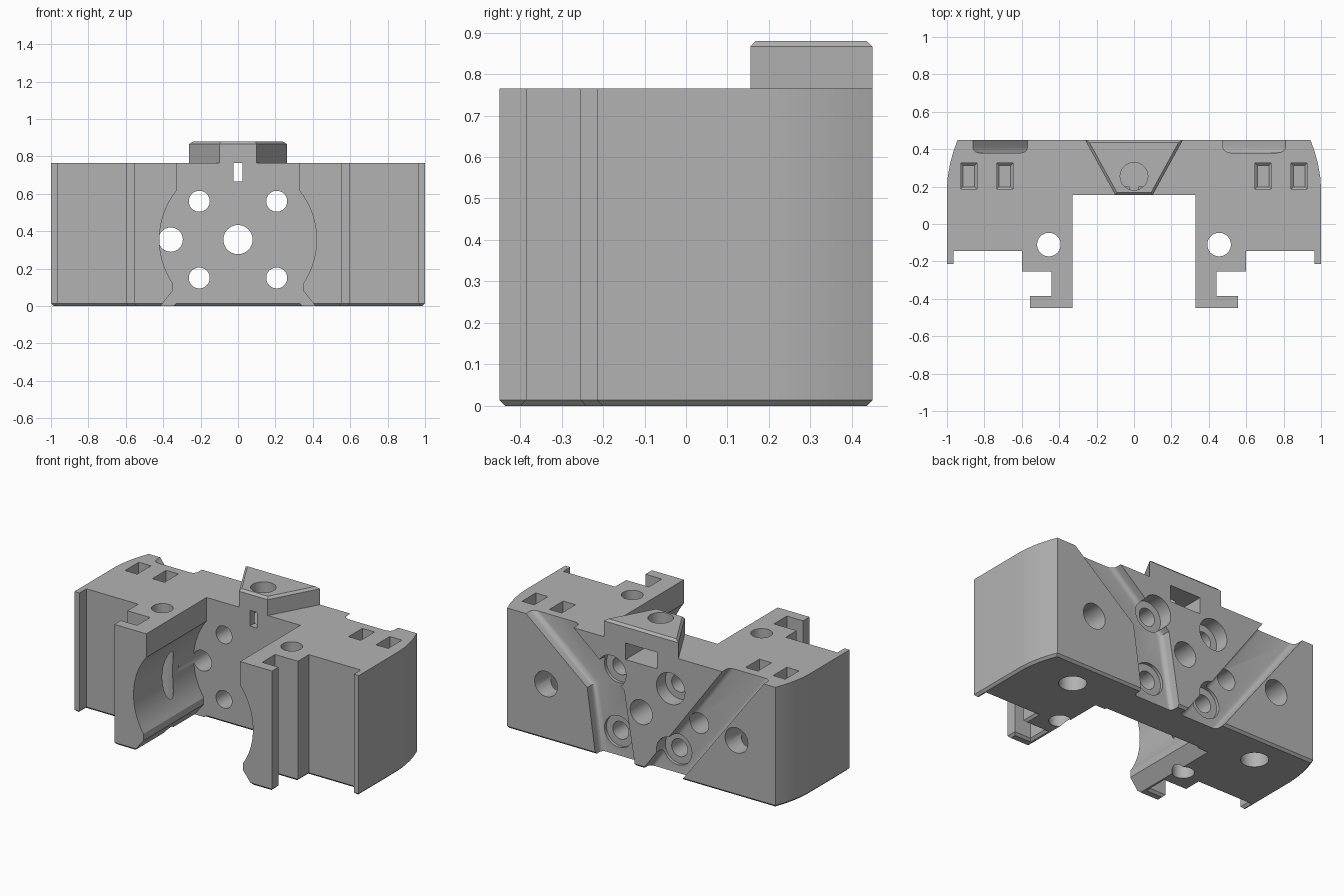
import bpy, bmesh, math
from mathutils import Vector

cube = bpy.data.objects.get("Cube")
if cube:
    bpy.data.objects.remove(cube)

grey = bpy.data.materials.new("plain grey")
grey.use_nodes = True
colour = (0.45, 0.45, 0.45, 1)
grey.diffuse_color = colour
grey.node_tree.nodes["Principled BSDF"].inputs["Base Color"].default_value = colour

TOP, BACK, MID = 0.765, 0.45, 0.355


def prism(name, pts, lo, hi, axis="z", bevel_at=None, bevel=0.0, segments=1):
    """Extrude a 2D outline along z (xy points) or y (xz points)."""
    def place(p, h):
        return Vector((p[0], p[1], h)) if axis == "z" else Vector((p[0], h, p[1]))
    bm = bmesh.new()
    face = bm.faces.new([bm.verts.new(place(p, lo)) for p in pts])
    ext = bmesh.ops.extrude_face_region(bm, geom=[face])
    verts = [v for v in ext["geom"] if isinstance(v, bmesh.types.BMVert)]
    bmesh.ops.translate(bm, verts=verts, vec=place((0, 0), hi - lo))
    if bevel_at is not None:
        k = 2 if axis == "z" else 1
        edges = [e for e in bm.edges
                 if all(abs(v.co[k] - bevel_at) < 1e-5 for v in e.verts)]
        bmesh.ops.bevel(bm, geom=edges, offset=bevel, segments=segments,
                        profile=0.5, affect="EDGES")
    bmesh.ops.recalc_face_normals(bm, faces=bm.faces)
    mesh = bpy.data.meshes.new(name)
    bm.to_mesh(mesh)
    bm.free()
    ob = bpy.data.objects.new(name, mesh)
    bpy.context.collection.objects.link(ob)
    mesh.materials.append(grey)
    return ob


def disc(u, v, r, n=40):
    return [(u + r * math.cos(2 * math.pi * i / n), v + r * math.sin(2 * math.pi * i / n))
            for i in range(n)]


def box(u0, u1, v0, v1):
    return [(u0, v0), (u1, v0), (u1, v1), (u0, v1)]


def cut(target, pts, lo, hi, axis="z", **bevel):
    """Subtract a prism from the target and discard the cutter."""
    cutter = prism("cutter", pts, lo, hi, axis, **bevel)
    cutter.hide_render = True
    bpy.context.view_layer.objects.active = target
    mod = target.modifiers.new("cut", "BOOLEAN")
    mod.operation, mod.solver, mod.object = "DIFFERENCE", "EXACT", cutter
    bpy.ops.object.modifier_apply(modifier=mod.name)
    bpy.data.objects.remove(cutter)


# Main body: mirrored plan outline with rails, side lips and rounded rear sides
half = [(0.943, BACK), (0.965, 0.39), (0.984, 0.32), (0.996, 0.25), (1, 0.19),
        (1, -0.215), (0.965, -0.215), (0.965, -0.145), (0.6, -0.145), (0.6, -0.255),
        (0.44, -0.255), (0.44, -0.385), (0.555, -0.385), (0.555, -BACK),
        (0.33, -BACK), (0.33, 0.155)]
outline = half + [(-x, y) for x, y in reversed(half)]
body = prism("body", outline, 0, TOP, bevel_at=0, bevel=0.014)

# Round clearance between the front rails, with a flared mouth below
cut(body, disc(0, MID, 0.42, 96), -0.6, 0.155, "y")
cut(body, [(-0.43, -0.02), (0.43, -0.02), (0.35, 0.08), (0.35, 0.2),
           (-0.35, 0.2), (-0.35, 0.08)], -0.6, 0.155, "y")

# Sloping grooves in the rear face, with filleted floors
straight_groove = [(-0.93, 0.855), (-0.27, -0.02), (0.0, -0.02), (-0.635, 0.855)]
bent_groove = [(0.92, 0.855), (0.38, 0.41), (0.32, -0.02), (0.04, -0.02),
               (0.12, 0.46), (0.58, 0.855)]
for groove in (straight_groove, bent_groove):
    cut(body, groove, 0.38, 0.6, "y", bevel_at=0.38, bevel=0.03, segments=4)

# Fastener holes with rear counterbores, centre hole and side hole
for x in (-0.207, 0.207):
    for z in (0.15, 0.56):
        cut(body, disc(x, z, 0.1), 0.36, 0.6, "y")
        cut(body, disc(x, z, 0.056), 0, 0.6, "y")
cut(body, disc(0, MID, 0.078), 0, 0.6, "y")
cut(body, disc(-0.36, MID, 0.065), 0, 0.6, "y")

# Nut pocket and small slot below the key block
cut(body, box(-0.11, 0.11, 0.66, 0.8), 0.2, 0.6, "y")
cut(body, box(-0.025, 0.025, 0.665, 0.8), 0.1, 0.3, "y")

for s in (-1, 1):
    # Vertical rod holes
    cut(body, disc(s * 0.455, -0.11, 0.063), -0.1, 0.9)
    # Elbow passages from the rear face to the underside
    cut(body, disc(s * 0.67, MID, 0.08), 0.18, 0.6, "y")
    cut(body, disc(s * 0.67, 0.26, 0.08), -0.1, MID)
    # Square pockets in the top
    for x in (0.69, 0.883):
        cut(body, box(s * x - 0.043, s * x + 0.043, 0.187, 0.325), 0.63, 0.9,
            bevel_at=0.63, bevel=0.012)

# Wedge-shaped key block on top with its bolt hole
key = prism("key_block", [(-0.262, BACK), (-0.1, 0.155), (0.1, 0.155), (0.262, BACK)],
            TOP, 0.88, bevel_at=0.88, bevel=0.014)
cut(key, disc(0, 0.255, 0.074), 0.7, 0.95)

# Shading: curved walls smooth, edges sharp
for ob in (body, key):
    bpy.ops.object.select_all(action="DESELECT")
    ob.select_set(True)
    bpy.context.view_layer.objects.active = ob
    bpy.ops.object.shade_smooth_by_angle(angle=math.radians(25))
